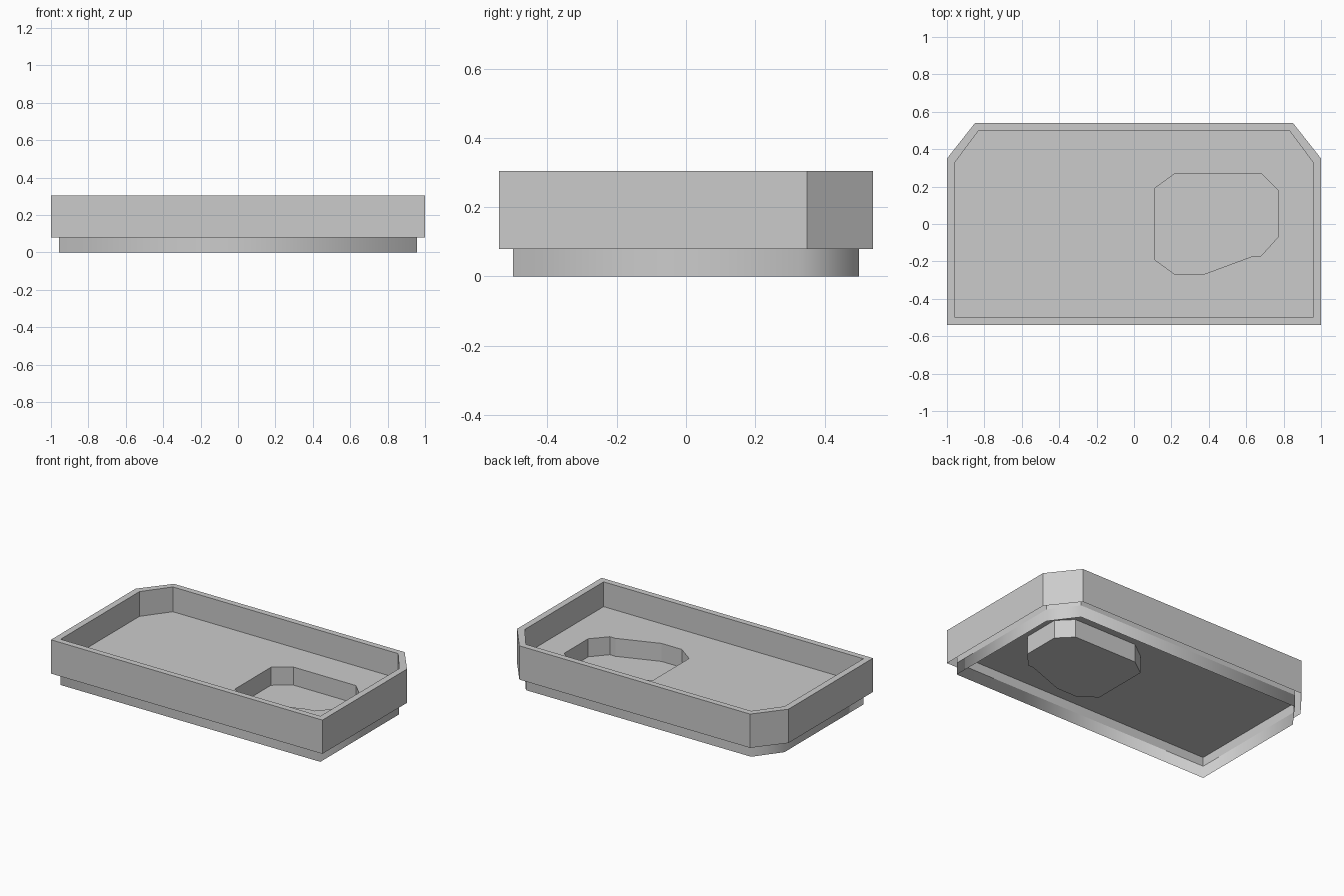
import bpy, bmesh

cube = bpy.data.objects.get("Cube")
if cube:
    bpy.data.objects.remove(cube, do_unlink=True)

grey = bpy.data.materials.new("plain_grey")
grey.use_nodes = True
colour = (0.6, 0.6, 0.6, 1)
grey.diffuse_color = colour
grey.node_tree.nodes["Principled BSDF"].inputs["Base Color"].default_value = colour

BASE, SHOULDER, FLOOR, TOP, POCKET = 0, 0.08, 0.14, 0.305, 0.02


def mirrored(half):
    """Counter-clockwise outline from its +x half, listed front to back."""
    return half + [(-x, y) for x, y in reversed(half)]


outer = mirrored([(1, -0.54), (1, 0.35), (0.85, 0.54)])
inner = mirrored([(0.957, -0.5), (0.957, 0.33), (0.83, 0.5)])
pocket = [(0.11, 0.19), (0.11, -0.19), (0.22, -0.27), (0.37, -0.27), (0.64, -0.17),
          (0.68, -0.17), (0.77, -0.07), (0.77, 0.18), (0.68, 0.27), (0.22, 0.27)]


def ring(bm, outline, z):
    return [bm.verts.new((x, y, z)) for x, y in outline]


def loft(bm, rings):
    for a, b in zip(rings, rings[1:]):
        for i in range(len(a)):
            j = (i + 1) % len(a)
            bm.faces.new((a[i], a[j], b[j], b[i]))


def finish(bm, name, smooth=False):
    mesh = bpy.data.meshes.new(name)
    for f in bm.faces:
        f.smooth = smooth
    bm.to_mesh(mesh)
    bm.free()
    mesh.materials.append(grey)
    bpy.context.collection.objects.link(bpy.data.objects.new(name, mesh))


# Upright wall with a flat top rim, open underneath
bm = bmesh.new()
loft(bm, [ring(bm, outer, SHOULDER), ring(bm, outer, TOP),
          ring(bm, inner, TOP), ring(bm, inner, SHOULDER)])
finish(bm, "tray_wall")

# Thin softly shaded skirt below the wall
bm = bmesh.new()
loft(bm, [ring(bm, inner, BASE), ring(bm, inner, SHOULDER)])
finish(bm, "base_skirt", smooth=True)

# Floor sheet with an opening for the pocket
bm = bmesh.new()
edges = []
for outline in (inner, pocket):
    r = ring(bm, outline, FLOOR)
    edges += [bm.edges.new((r[i - 1], r[i])) for i in range(len(r))]
bmesh.ops.triangle_fill(bm, edges=edges, use_beauty=True, normal=(0, 0, 1))
bmesh.ops.dissolve_limit(bm, angle_limit=0.01, verts=bm.verts, edges=bm.edges)
finish(bm, "tray_floor")

# Sunken pocket hanging below the floor
bm = bmesh.new()
rings = [ring(bm, pocket, FLOOR), ring(bm, pocket, POCKET)]
loft(bm, rings)
bm.faces.new(rings[1])
finish(bm, "floor_pocket")
